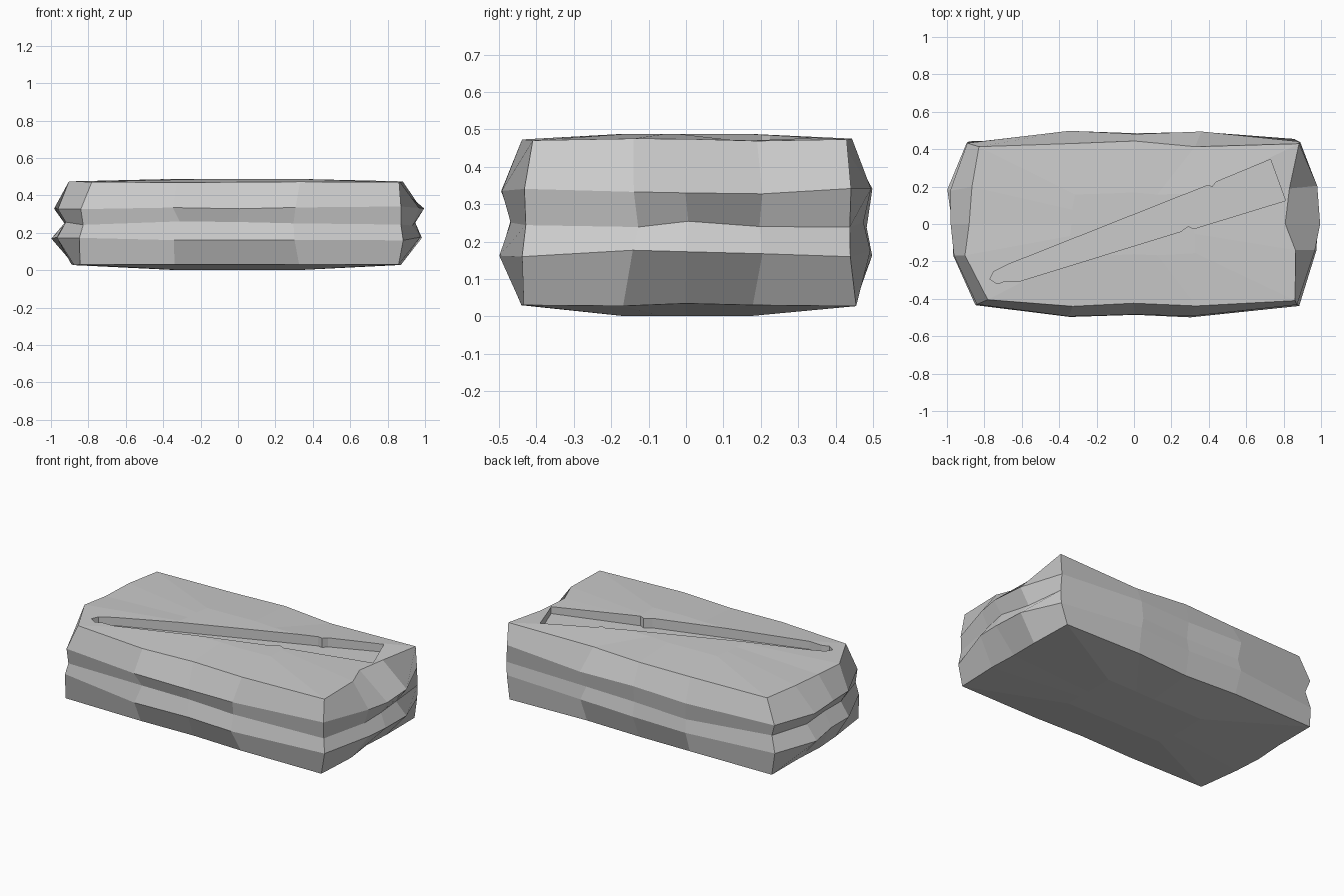
import bpy, bmesh, random

if "Cube" in bpy.data.objects:
    bpy.data.objects.remove(bpy.data.objects["Cube"])

random.seed(4)

# Stone outlines, 16 points each, counter-clockwise from the front left corner
TOP = [(-.78, -.405), (-.33, -.44), (0, -.425), (.33, -.44), (.86, -.41), (.86, -.14), (.81, 0), (.83, .19),
       (.88, .43), (.33, .415), (0, .445), (-.33, .43), (-.83, .415), (-.87, .2), (-.88, 0), (-.9, -.17)]
MID = [(-.84, -.43), (-.34, -.495), (0, -.485), (.31, -.495), (.88, -.435), (.975, -.14), (.99, 0), (.98, .2),
       (.89, .44), (.36, .495), (.01, .485), (-.34, .5), (-.89, .43), (-.99, .18), (-.98, 0), (-.97, -.17)]
LOW = [(-.84, -.435), (-.34, -.44), (0, -.43), (.33, -.44), (.86, -.435), (.87, -.17), (.86, 0), (.86, .18),
       (.86, .455), (.34, .45), (0, .44), (-.34, .45), (-.88, .44), (-.88, .18), (-.89, 0), (-.88, -.17)]


def mesh_object(name, bm):
    bmesh.ops.recalc_face_normals(bm, faces=bm.faces[:])
    mesh = bpy.data.meshes.new(name)
    bm.to_mesh(mesh)
    bm.free()
    obj = bpy.data.objects.new(name, mesh)
    bpy.context.collection.objects.link(obj)
    return obj


def loft(name, rings):
    bm = bmesh.new()
    loops = [[bm.verts.new(p) for p in ring] for ring in rings]
    for a, b in zip(loops, loops[1:]):
        n = len(a)
        for i in range(n):
            bm.faces.new((a[i], a[(i + 1) % n], b[(i + 1) % n], b[i]))
    bm.faces.new(loops[0][::-1])
    bm.faces.new(loops[-1])
    return mesh_object(name, bm)


def ring(outline, z, scale=1.0, jitter=0.0):
    r = lambda: random.uniform(-jitter, jitter)
    return [(x * scale + r(), y * scale + r() * .5, z + r()) for x, y in outline]


# Rough-hewn slab: bulging sides with a shallow waist, gently domed top and bottom
waist = [(x * (.985 if i % 4 == 0 else .945), y * (.99 if i % 4 == 0 else .955))
         for i, (x, y) in enumerate(MID)]
slab = loft("stone_slab", [
    ring(LOW, .001, .38), ring(LOW, .032, 1, .005),
    ring(MID, .168, 1, .009), ring(waist, .25, 1, .013), ring(MID, .335, 1, .009),
    ring(TOP, .472, 1, .004), ring(TOP, .488, .38)])

# Long tapered blade-shaped recess carved diagonally into the top
SLOT = [(-.77, -.295), (-.73, -.32), (-.69, -.305), (-.61, -.305), (.25, -.04), (.29, -.012), (.32, -.025),
        (.81, .125), (.73, .345), (.44, .225), (.42, .2), (.39, .205), (-.67, -.215), (-.75, -.255)]
cutter = loft("slot_cutter", [[(x, y, .43) for x, y in SLOT], [(x, y, .6) for x, y in SLOT]])
cutter.hide_render = True
cutter.hide_set(True)

carve = slab.modifiers.new("carve", 'BOOLEAN')
carve.operation = 'DIFFERENCE'
carve.solver = 'EXACT'
carve.object = cutter
